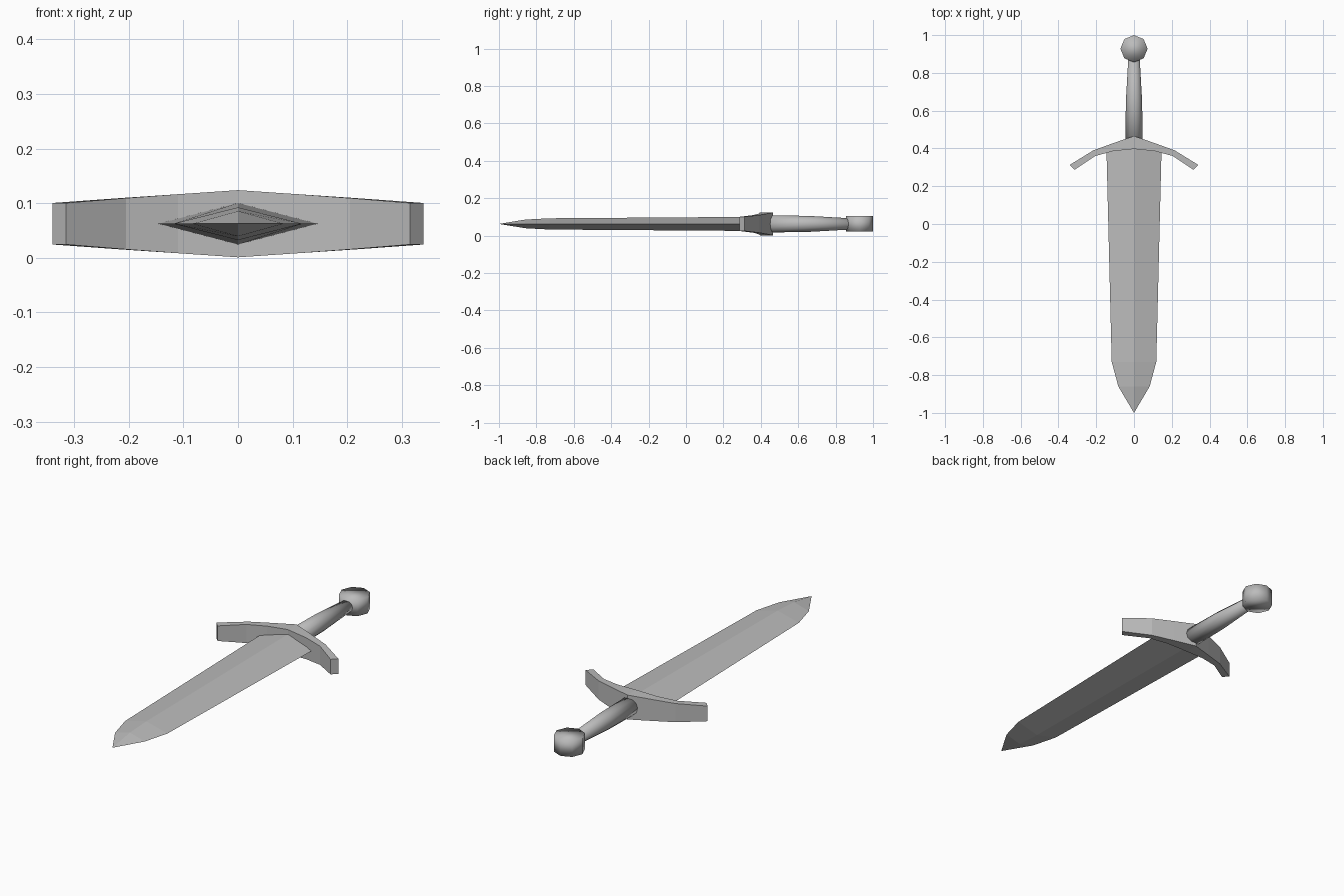
import bpy
import bmesh
from math import cos, sin, tau

default = bpy.data.objects.get("Cube")
if default:
    bpy.data.objects.remove(default, do_unlink=True)

MID = 0.0625  # height of the sword's long axis

steel = bpy.data.materials.new("grey steel")
steel.use_nodes = True
grey = (0.5, 0.5, 0.5, 1)
steel.diffuse_color = grey
steel.node_tree.nodes["Principled BSDF"].inputs["Base Color"].default_value = grey


def loft(name, rings, smooth=False):
    """Skin a row of equal-sized point rings and cap both ends."""
    bm = bmesh.new()
    rows = [[bm.verts.new(p) for p in ring] for ring in rings]
    n = len(rows[0])
    for a, b in zip(rows, rows[1:]):
        for i in range(n):
            j = (i + 1) % n
            bm.faces.new((a[i], a[j], b[j], b[i]))
    bm.faces.new(rows[0])
    bm.faces.new(rows[-1])
    bmesh.ops.remove_doubles(bm, verts=bm.verts, dist=0.0005)
    bmesh.ops.recalc_face_normals(bm, faces=bm.faces)
    for f in bm.faces:
        f.smooth = smooth
    mesh = bpy.data.meshes.new(name)
    bm.to_mesh(mesh)
    bm.free()
    mesh.materials.append(steel)
    obj = bpy.data.objects.new(name, mesh)
    bpy.context.collection.objects.link(obj)
    return obj


def ring_y(y, rx, rz, n):
    """Ring of n points around the long axis."""
    return [(rx * cos(tau * i / n), y, MID + rz * sin(tau * i / n)) for i in range(n)]


# Blade: diamond section tapering to a point
blade = [(0.405, 0.146, 0.038), (-0.73, 0.118, 0.030),
         (-0.86, 0.083, 0.023), (-1.0, 0.0, 0.0)]
loft("blade", [ring_y(y, w, h, 4) for y, w, h in blade])

# Crossguard: swept arms, thickest in the middle (back x, y, front x, y, half height)
arm = [(0.34, 0.313, 0.315, 0.287, 0.038), (0.215, 0.39, 0.205, 0.36, 0.047),
       (0.11, 0.428, 0.11, 0.386, 0.054), (0, 0.466, 0, 0.397, 0.0615)]
stations = [(s, p) for s, p in [(-1, p) for p in arm] + [(1, p) for p in arm[-2::-1]]]
loft("crossguard", [
    [(s * bx, by, MID + h), (s * fx, fy, MID + h),
     (s * fx, fy, MID - h), (s * bx, by, MID - h)]
    for s, (bx, by, fx, fy, h) in stations])

# Grip: round, narrowing towards the pommel
grip = [(0.42, 0.046), (0.65, 0.043), (0.88, 0.030)]
loft("grip", [ring_y(y, r, r, 12) for y, r in grip], smooth=True)

# Pommel: thick eight-sided disc lying flat, softly shaded
R = 0.072
loft("pommel", [
    [(R * cos(tau * i / 8), 1 - R + R * sin(tau * i / 8), MID + z) for i in range(8)]
    for z in (-0.041, 0.041)], smooth=True)
